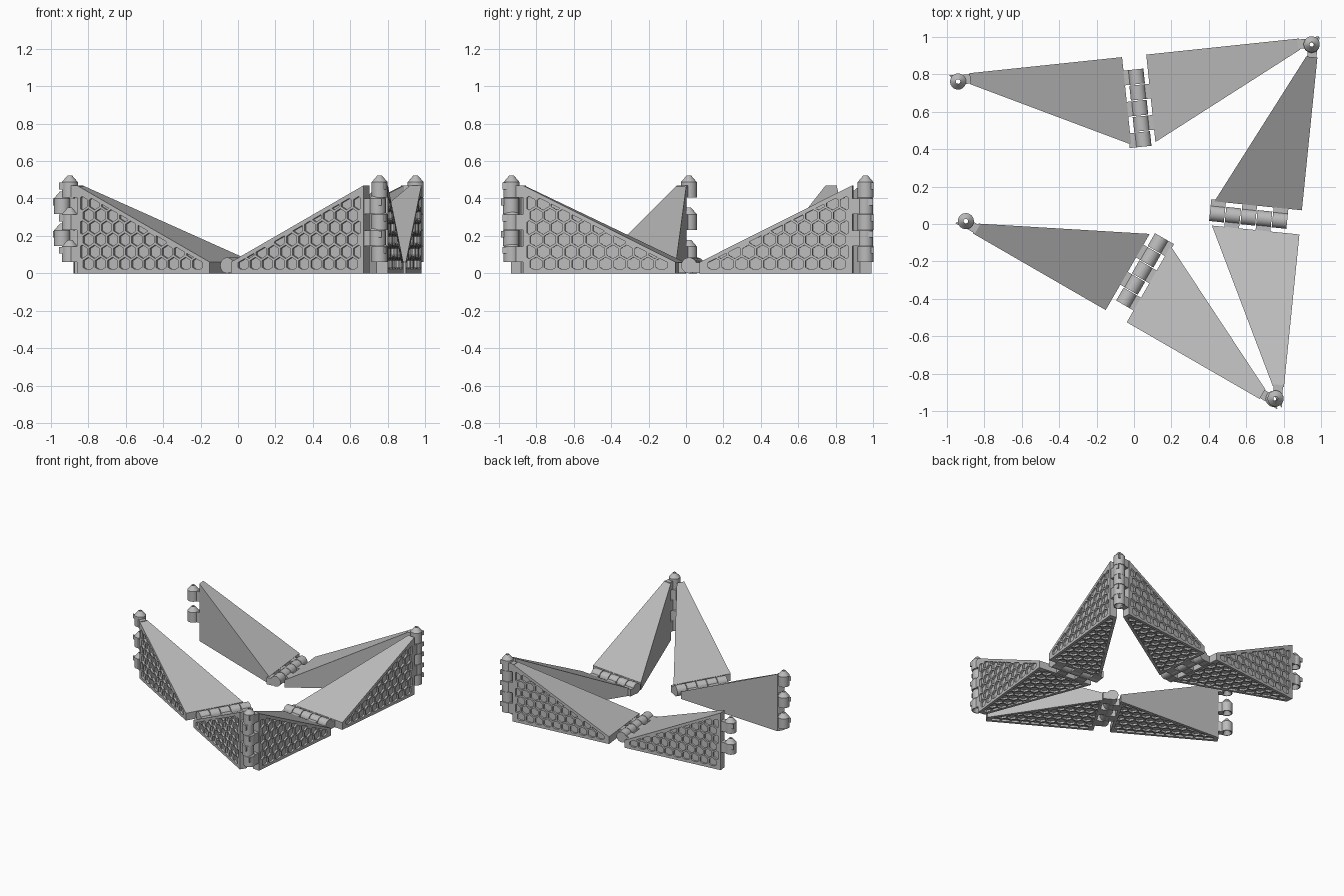
import bpy, bmesh, math
from mathutils import Matrix, Vector

cube = bpy.data.objects.get("Cube")
if cube:
    bpy.data.objects.remove(cube)

grey = bpy.data.materials.new("plain grey")
grey.use_nodes = True
COLOUR = (0.5, 0.5, 0.5, 1)
grey.diffuse_color = COLOUR
grey.node_tree.nodes["Principled BSDF"].inputs["Base Color"].default_value = COLOUR

# Local frame of a hinged pair: x runs across the hinge, y points outwards
NEAR, FAR = 0.065, 0.885        # wedge extent away from the hinge axis
OUT, INNER, TIP = 0.28, -0.19, 0.22
LOW, HIGH = 0.06, 0.47          # wedge heights at the hinge and at the tip
POST = Vector((0.95, 0.242))
DEPTH = 0.015


def finish(bm, name):
    bmesh.ops.recalc_face_normals(bm, faces=bm.faces)
    mesh = bpy.data.meshes.new(name)
    bm.to_mesh(mesh)
    bm.free()
    mesh.materials.append(grey)
    return mesh


def finish_rounded(bm, name):
    mesh = finish(bm, name)
    mesh.shade_smooth()
    mesh.set_sharp_from_angle(angle=math.radians(35))
    return mesh


def add_object(name, mesh, matrix=Matrix()):
    obj = bpy.data.objects.new(name, mesh)
    bpy.context.collection.objects.link(obj)
    obj.matrix_world = matrix
    return obj


def prism(bm, ring_a, ring_b):
    """Solid between two matching rings of points."""
    a = [bm.verts.new(p) for p in ring_a]
    b = [bm.verts.new(p) for p in ring_b]
    bm.faces.new(a)
    bm.faces.new(b)
    for i in range(len(a)):
        j = (i + 1) % len(a)
        bm.faces.new((a[i], a[j], b[j], b[i]))


def box(bm, x0, x1, y0, y1, z0, z1):
    ring = [(x0, y0), (x1, y0), (x1, y1), (x0, y1)]
    prism(bm, [(x, y, z0) for x, y in ring], [(x, y, z1) for x, y in ring])


def clip(poly, outline, margin):
    """Trim a polygon to a counter-clockwise convex outline, inset by a margin."""
    for i, a in enumerate(outline):
        edge = outline[(i + 1) % len(outline)] - a
        normal = Vector((-edge.y, edge.x)).normalized()
        result = []
        for j, p in enumerate(poly):
            q = poly[(j + 1) % len(poly)]
            dp = (p - a).dot(normal) - margin
            dq = (q - a).dot(normal) - margin
            if dp >= 0:
                result.append(p)
            if dp * dq < 0:
                result.append(p.lerp(q, dp / (dp - dq)))
        poly = result
        if len(poly) < 3:
            return []
    area = sum(p.x * q.y - p.y * q.x for p, q in zip(poly, poly[1:] + poly[:1])) / 2
    return poly if area > 0.0003 else []


def honeycomb(outline, pitch=0.075, radius=0.036):
    """Hexagon cells that fit inside an outline."""
    cells = []
    low_y = min(p.y for p in outline)
    for row in range(8):
        for col in range(14):
            centre = Vector((NEAR + pitch * (col + 0.5 * (row % 2)),
                             low_y + 0.05 + row * pitch * 0.866))
            hexagon = [centre + radius * Vector((math.cos(t), math.sin(t)))
                       for t in (math.radians(30 + 60 * k) for k in range(6))]
            cell = clip(hexagon, outline, 0.022)
            if cell:
                cells.append(cell)
    return cells


def wedge_mesh(side):
    """Tapered wedge with honeycomb recesses on its outer wall and underside."""
    plan = [Vector(p) for p in ((NEAR, INNER), (FAR, TIP), (FAR, OUT), (NEAR, OUT))]
    wall = [Vector(p) for p in ((NEAR, 0), (FAR, 0), (FAR, HIGH), (NEAR, LOW))]
    heights = (LOW, HIGH, HIGH, LOW)
    bm = bmesh.new()
    prism(bm, [(side * p.x, p.y, 0) for p in plan],
          [(side * p.x, p.y, z) for p, z in zip(plan, heights)])
    body = add_object("wedge", finish(bm, "wedge"))
    bm = bmesh.new()
    for c in honeycomb(wall):
        prism(bm, [(side * p.x, OUT - DEPTH, p.y) for p in c],
              [(side * p.x, OUT + 0.01, p.y) for p in c])
    for c in honeycomb(plan):
        prism(bm, [(side * p.x, p.y, -0.01) for p in c],
              [(side * p.x, p.y, DEPTH) for p in c])
    cutter = add_object("honeycomb_cutter", finish(bm, "honeycomb_cutter"))
    cutter.hide_render = True
    mod = body.modifiers.new("recesses", "BOOLEAN")
    mod.operation, mod.solver, mod.object = "DIFFERENCE", "EXACT", cutter
    graph = bpy.context.evaluated_depsgraph_get()
    mesh = bpy.data.meshes.new_from_object(body.evaluated_get(graph))
    bpy.data.objects.remove(body)
    bpy.data.objects.remove(cutter)
    return mesh


def floor_hinge_mesh(side):
    """Barrels along the ground hinge with arms back to the wedge."""
    bm = bmesh.new()
    radius, pitch, length = 0.042, 0.084, 0.079
    for i in range(0 if side < 0 else 1, 5, 2):
        y = pitch * (i - 2)
        place = Matrix.Translation((0, y, radius)) @ Matrix.Rotation(math.pi / 2, 4, "X")
        bmesh.ops.create_cone(bm, cap_ends=True, segments=32, radius1=radius,
                              radius2=radius, depth=length, matrix=place)
        x0, x1 = sorted((side * 0.02, side * (NEAR + 0.01)))
        box(bm, x0, x1, y - length / 2, y + length / 2, 0.002, LOW - 0.002)
    return finish_rounded(bm, "floor_hinge")


def post_hinge_mesh(side):
    """Cone-topped knuckles on the upright hinge with arms and corner spurs."""
    bm = bmesh.new()
    pitch, radius, hole, cone = 0.086, 0.043, 0.012, 0.033
    profile = [(radius, 0), (radius, pitch - 0.003), (hole, pitch + cone),
               (hole, cone), (radius - 0.006, 0)]
    steps = 32
    for i in range(1 if side < 0 else 0, 5, 2):
        z0 = 0.06 + pitch * i
        rings = []
        for k in range(steps):
            t = math.tau * k / steps
            rings.append([bm.verts.new((side * POST.x + r * math.cos(t),
                                        POST.y + r * math.sin(t), z0 + z))
                          for r, z in profile])
        for k in range(steps):
            a, b = rings[k], rings[(k + 1) % steps]
            for j in range(len(profile)):
                n = (j + 1) % len(profile)
                bm.faces.new((a[j], a[n], b[n], b[j]))
        x0, x1 = sorted((side * (FAR - 0.01), side * (POST.x - 0.025)))
        box(bm, x0, x1, TIP + 0.005, OUT - 0.005, z0, min(z0 + pitch - 0.003, HIGH))
        spur = [(0.955, OUT), (0.995, OUT), (0.972, OUT - 0.025)]
        prism(bm, [(side * x, y, z0 + 0.045) for x, y in spur],
              [(side * x, y, z0 + pitch - 0.005) for x, y in spur])
    return finish_rounded(bm, "post_hinge")


# Three identical hinged pairs laid out as an open chain
parts = {}
for side, label in ((-1, "first"), (1, "second")):
    parts[label + "_wedge"] = wedge_mesh(side)
    parts[label + "_floor_hinge"] = floor_hinge_mesh(side)
    parts[label + "_post_hinge"] = post_hinge_mesh(side)

layout = {"back": (0.03, 0.62, 6), "side": (0.612, 0.037, 264.2), "front": (0.045, -0.25, 150)}
for pair, (x, y, angle) in layout.items():
    place = Matrix.Translation((x, y, 0)) @ Matrix.Rotation(math.radians(angle), 4, "Z")
    for name, mesh in parts.items():
        add_object(pair + "_" + name, mesh, place)
